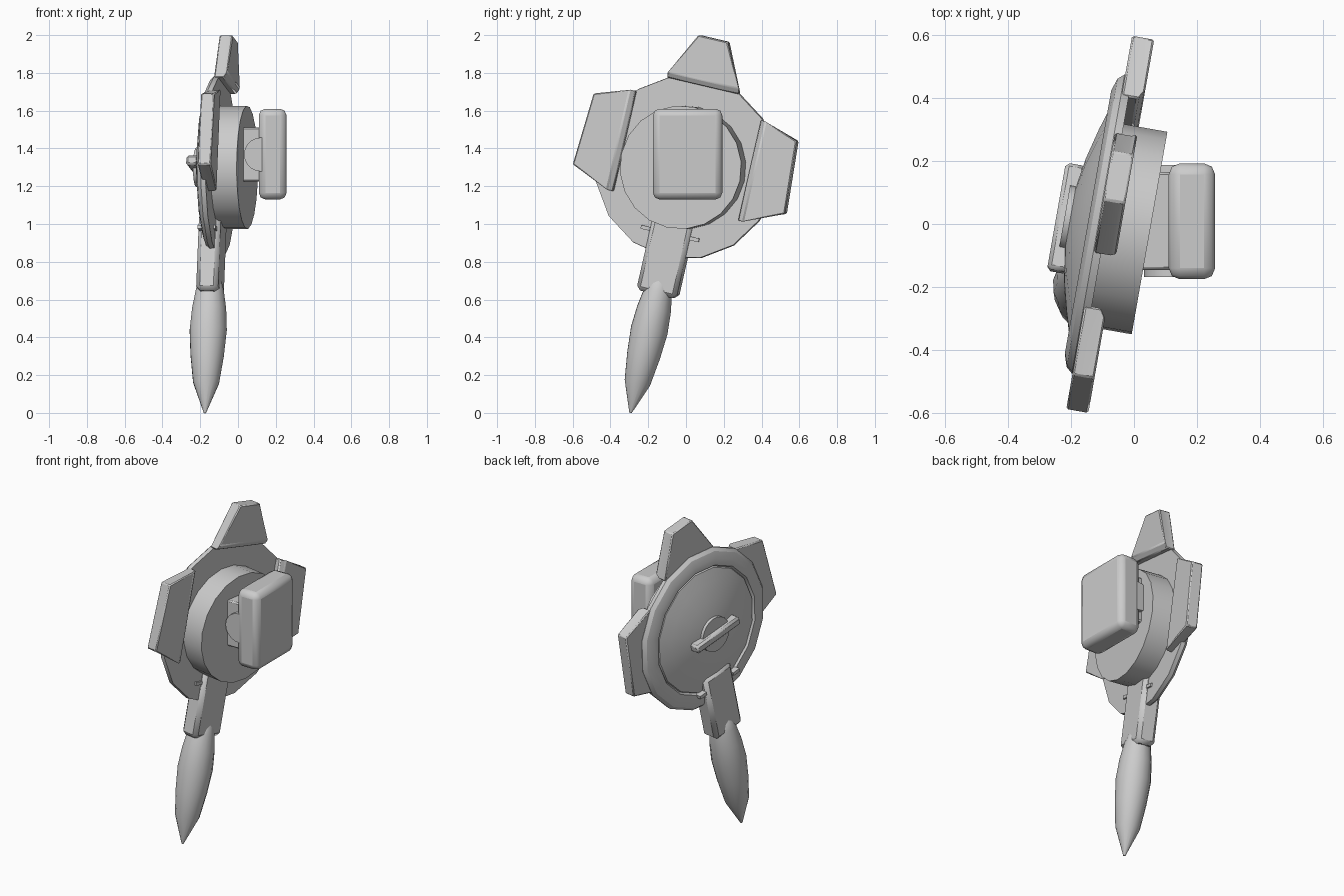
import bpy, bmesh
from math import radians, sin, cos, pi
from mathutils import Matrix, Vector

cube = bpy.data.objects.get("Cube")
if cube:
    bpy.data.objects.remove(cube, do_unlink=True)

grey = bpy.data.materials.new("plain grey")
grey.use_nodes = True
GREY = (0.6, 0.6, 0.6, 1)
grey.diffuse_color = GREY
grey.node_tree.nodes["Principled BSDF"].inputs["Base Color"].default_value = GREY

# Tilted frame of the rotor: x is the hub axis, -z runs down the blade
TILT = (Matrix.Translation((0, -0.02, 1.30))
        @ Matrix.Rotation(radians(-10), 4, 'Z')
        @ Matrix.Rotation(radians(-13), 4, 'X'))
AXIS_X = Matrix.Rotation(radians(90), 4, 'Y')
AXIS_Y = Matrix.Rotation(radians(-90), 4, 'X')


def finish(name, bm, frame, bevel=0, segments=1):
    bmesh.ops.recalc_face_normals(bm, faces=bm.faces)
    mesh = bpy.data.meshes.new(name)
    bm.to_mesh(mesh)
    bm.free()
    mesh.materials.append(grey)
    ob = bpy.data.objects.new(name, mesh)
    bpy.context.collection.objects.link(ob)
    ob.matrix_world = frame
    if bevel:
        mod = ob.modifiers.new("chamfer", 'BEVEL')
        mod.width = bevel
        mod.segments = segments
    bpy.ops.object.select_all(action='DESELECT')
    ob.select_set(True)
    bpy.context.view_layer.objects.active = ob
    bpy.ops.object.shade_smooth_by_angle(angle=radians(30))
    return ob


def lathe(name, profile, sides, frame):
    """Closed solid from (radius, height) pairs turned about z."""
    bm = bmesh.new()
    rings = []
    for r, h in profile:
        rings.append([bm.verts.new((r * cos(2 * pi * i / sides),
                                    r * sin(2 * pi * i / sides), h))
                      for i in range(sides)])
    for a, b in zip(rings, rings[1:]):
        for i in range(sides):
            j = (i + 1) % sides
            bm.faces.new((a[i], a[j], b[j], b[i]))
    bm.faces.new(rings[0])
    bm.faces.new(rings[-1])
    return finish(name, bm, frame)


def box(name, low, high, frame, bevel=0, segments=1):
    bm = bmesh.new()
    low, high = Vector(low), Vector(high)
    bmesh.ops.create_cube(bm, size=1)
    for v in bm.verts:
        v.co = (low + high) / 2 + v.co * (high - low)
    return finish(name, bm, frame, bevel, segments)


def fin(name, base, tip, outward):
    """Tapered plate; the raised face slopes down along its base edge."""
    bm = bmesh.new()
    outward = Vector((0, *outward))
    layers = []
    for x, shift in ((-0.113, 0), (-0.06, 0), (-0.042, 0.03)):
        pts = [Vector((x, *p)) + outward * shift for p in base]
        pts += [Vector((x, *p)) for p in tip]
        layers.append([bm.verts.new(p) for p in pts])
    for a, b in zip(layers, layers[1:]):
        for i in range(4):
            j = (i + 1) % 4
            bm.faces.new((a[i], a[j], b[j], b[i]))
    bm.faces.new(layers[0])
    bm.faces.new(layers[-1])
    return finish(name, bm, TILT, 0.006)


# Rotor plate: flat inner side, rounded rim band and a shallow outer dome
lathe("rotor_plate", [(0.02, -0.212), (0.1, -0.206), (0.2, -0.19), (0.3, -0.165),
                      (0.375, -0.142), (0.38, -0.134), (0.39, -0.148), (0.43, -0.148),
                      (0.47, -0.135), (0.488, -0.115), (0.485, -0.09)],
      16, TILT @ AXIS_X)
lathe("hub_drum", [(0.327, -0.11), (0.327, 0.05)], 20, TILT @ AXIS_X)

# Latch on the dome
lathe("latch_disc", [(0.105, -0.224), (0.105, -0.19)], 20, TILT @ AXIS_X)
box("latch_bar", (-0.25, -0.175, -0.027), (-0.185, 0.175, 0.027), TILT, 0.012)

# Fins
fin("top_fin", [(-0.2, 0.443), (0.2, 0.443)], [(0.08, 0.7), (-0.08, 0.7)], (0, 1))
for side, label in ((1, "rear"), (-1, "front")):
    fin(label + "_fin", [(side * 0.345, -0.212), (side * 0.345, 0.338)],
        [(side * 0.56, 0.272), (side * 0.585, -0.118)], (side, 0))

# Blade arm, its clips and the pointed spindle
box("blade_arm", (-0.183, -0.11, -0.69), (-0.065, 0.11, -0.27), TILT, 0.022)
for side, label in ((1, "rear"), (-1, "front")):
    box(label + "_clip", (-0.175, side * 0.135 - 0.025, -0.37),
        (-0.08, side * 0.135 + 0.025, -0.35), TILT)
lathe("blade_spindle", [(0.006, -1.335), (0.07, -1.17), (0.09, -1.02), (0.1, -0.885),
                        (0.092, -0.77), (0.075, -0.667), (0.058, -0.61), (0.02, -0.57)],
      16, TILT @ Matrix.Translation((-0.125, 0, 0)))

# Upright mounting block and its hinge
UPRIGHT = Matrix.Identity(4)
box("mount_pad", (0.11, -0.175, 1.13), (0.257, 0.192, 1.61), UPRIGHT, 0.035, 2)
box("hinge_block", (0.0, -0.145, 1.225), (0.125, 0.165, 1.51), UPRIGHT, 0.008)
lathe("hinge_pin", [(0.09, -0.168), (0.09, 0.187)], 20,
      Matrix.Translation((0.122, 0, 1.368)) @ AXIS_Y)
